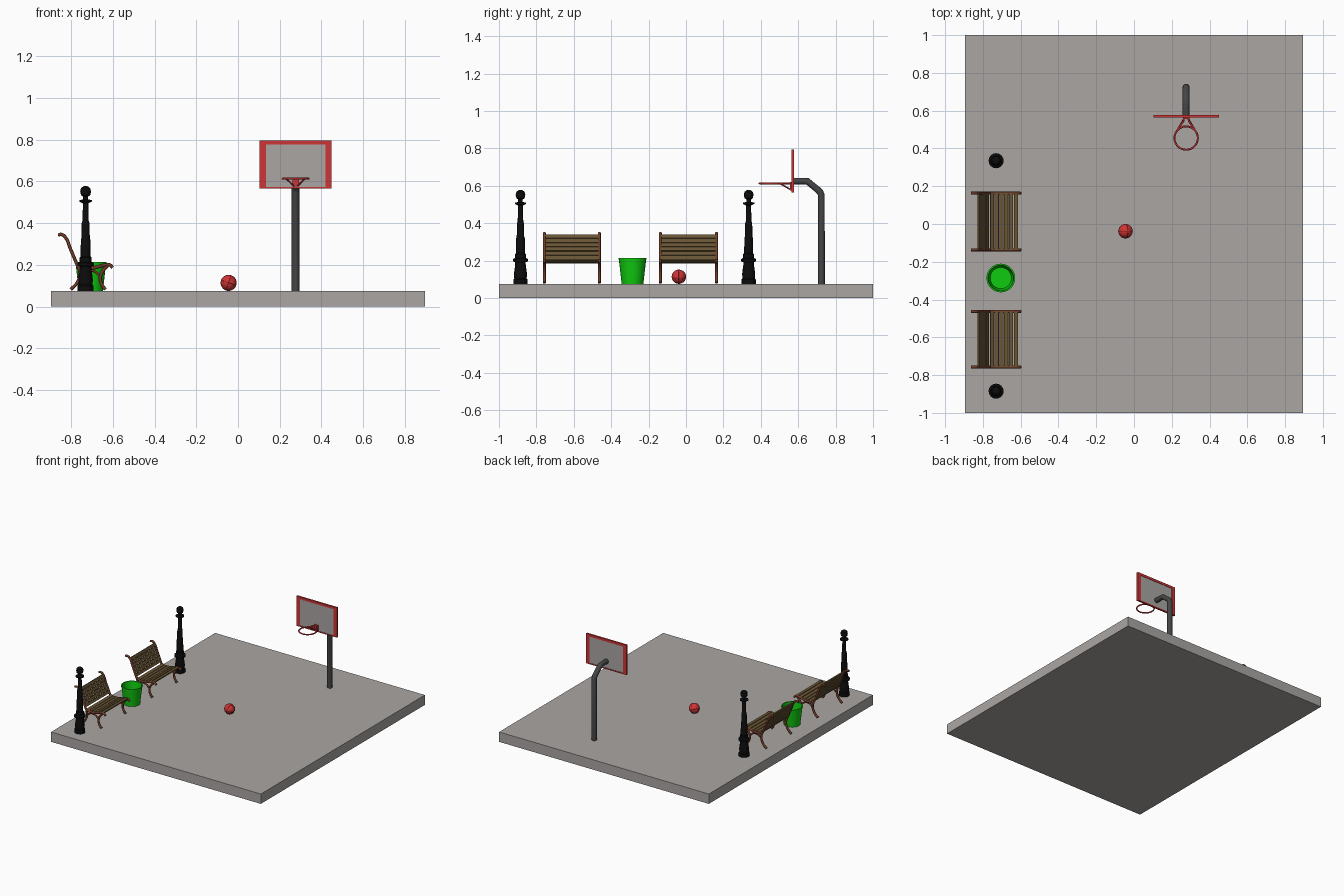
import bpy, bmesh, math
from mathutils import Vector, Matrix

cube = bpy.data.objects.get("Cube")
if cube:
    bpy.data.objects.remove(cube, do_unlink=True)


def material(name, r, g, b):
    m = bpy.data.materials.new(name)
    m.use_nodes = True
    m.diffuse_color = (r, g, b, 1)
    m.node_tree.nodes["Principled BSDF"].inputs["Base Color"].default_value = (r, g, b, 1)
    return m


CONCRETE = material("concrete grey", .40, .38, .37)
RED = material("hoop red", .62, .035, .035)
DARK_RED = material("seam dark red", .2, .01, .01)
STEEL = material("dark steel", .06, .06, .06)
BLACK = material("lamp black", .004, .004, .004)
GREEN = material("bin green", .005, .6, .005)
FRAME = material("bench frame brown", .16, .045, .022)
WOOD = material("slat wood", .14, .09, .035)


def add(name, bm, mat, smooth=None):
    mesh = bpy.data.meshes.new(name)
    bmesh.ops.recalc_face_normals(bm, faces=bm.faces)
    bm.to_mesh(mesh)
    bm.free()
    mesh.materials.append(mat)
    ob = bpy.data.objects.new(name, mesh)
    bpy.context.collection.objects.link(ob)
    if smooth:
        bpy.ops.object.select_all(action='DESELECT')
        ob.select_set(True)
        bpy.context.view_layer.objects.active = ob
        bpy.ops.object.shade_smooth_by_angle(angle=math.radians(smooth))
    return ob


def add_box(bm, center, size, tilt=0):
    mat = (Matrix.Translation(center) @ Matrix.Rotation(tilt, 4, 'Y')
           @ Matrix.Diagonal((*size, 1)))
    bmesh.ops.create_cube(bm, size=1, matrix=mat)


def box(name, center, size, mat):
    bm = bmesh.new()
    add_box(bm, center, size)
    return add(name, bm, mat)


def lathe(name, profile, x, y, mat, sides=24, smooth=40):
    """Spin (radius, z) points about a vertical axis."""
    bm = bmesh.new()
    verts = [bm.verts.new((r, 0, z)) for r, z in profile]
    edges = [bm.edges.new(p) for p in zip(verts, verts[1:])]
    bmesh.ops.spin(bm, geom=verts + edges, cent=(0, 0, 0), axis=(0, 0, 1),
                   angle=math.tau, steps=sides)
    bmesh.ops.remove_doubles(bm, verts=bm.verts, dist=1e-5)
    bmesh.ops.translate(bm, verts=bm.verts, vec=(x, y, 0))
    return add(name, bm, mat, smooth)


def tube(name, points, radius, mat, closed=False, curved=False, sides=2):
    """Round bar along a path."""
    cu = bpy.data.curves.new(name, 'CURVE')
    cu.dimensions = '3D'
    cu.bevel_depth, cu.bevel_resolution = radius, sides
    cu.use_fill_caps = True
    cu.resolution_u = 5
    if curved:
        sp = cu.splines.new('BEZIER')
        sp.bezier_points.add(len(points) - 1)
        for bp, p in zip(sp.bezier_points, points):
            bp.co = p
            bp.handle_left_type = bp.handle_right_type = 'AUTO'
    else:
        sp = cu.splines.new('POLY')
        sp.points.add(len(points) - 1)
        for pt, p in zip(sp.points, points):
            pt.co = (*p, 1)
    sp.use_cyclic_u = closed
    ob = bpy.data.objects.new(name, cu)
    bpy.context.collection.objects.link(ob)
    cu.materials.append(mat)
    bpy.ops.object.select_all(action='DESELECT')
    ob.select_set(True)
    bpy.context.view_layer.objects.active = ob
    bpy.ops.object.convert(target='MESH')
    bpy.ops.object.shade_smooth_by_angle(angle=math.radians(50))
    return ob


def ring(center, r, rot, n=28):
    return [Vector(center) + rot @ Vector((r * math.cos(a), r * math.sin(a), 0))
            for a in (math.tau * i / n for i in range(n))]


# Ground slab
GROUND = .076
box("court_slab", (0, 0, GROUND / 2), (1.79, 2, GROUND), CONCRETE)

# Basketball stand: pole, board with red frame
HX = .276
tube("hoop_pole", [(HX, .724, GROUND), (HX, .724, .55), (HX, .715, .57),
                   (HX, .65, .624), (HX, .63, .625), (HX, .575, .625)], .019, STEEL, sides=3)
box("backboard", (HX, .571, .68), (.335, .008, .22), CONCRETE)
for side, sx in (("left", 1), ("right", -1)):
    box(side + "_board_frame", (HX + sx * .158, .571, .68), (.03, .014, .23), RED)
box("top_board_frame", (HX, .571, .786), (.29, .014, .018), RED)
box("bottom_board_frame", (HX, .571, .569), (.29, .014, .008), RED)

# Rim and its bracket
HY, HZ = .455, .613
tube("hoop_rim", ring((HX, HY, HZ), .062, Matrix.Identity(3)), .005, RED, closed=True)
box("rim_mount", (HX, .56, .597), (.032, .01, .045), RED)
for side, sx in (("left", 1), ("right", -1)):
    tube(side + "_rim_arm", [(HX + sx * .012, .565, HZ), (HX + sx * .014, .545, HZ),
                             (HX + sx * .045, HY + .046, HZ)], .005, RED)
    tube(side + "_rim_brace", [(HX + sx * .008, .563, .578),
                               (HX + sx * .045, HY + .046, HZ)], .004, RED)

# Ball with seams
BALL = (-.045, -.038, GROUND + .038)
bm = bmesh.new()
bmesh.ops.create_uvsphere(bm, u_segments=24, v_segments=16, radius=.038,
                          matrix=Matrix.Translation(BALL))
add("ball", bm, RED, 60)
for i, (axis, ang) in enumerate((('X', 0), ('X', 90), ('Y', 90))):
    tilt = Matrix.Rotation(.35, 3, 'Y') @ Matrix.Rotation(math.radians(ang), 3, axis)
    tube(f"ball_seam_{i + 1}", ring(BALL, .0376, tilt, 32), .001, DARK_RED, closed=True, sides=1)

# Open bin
lathe("bin", [(0, GROUND), (.058, GROUND), (.073, .207), (.076, .207), (.076, .215),
              (.068, .215), (.056, .085), (0, .085)], -.705, -.286, GREEN, 28)

# Lamp posts
lamp = [(0, .076), (.038, .076), (.038, .1), (.033, .105), (.035, .13), (.028, .18),
        (.028, .192), (.04, .196), (.04, .208), (.029, .215), (.029, .235), (.024, .24),
        (.023, .32), (.02, .33), (.019, .4), (.015, .41), (.013, .495), (.03, .503),
        (.03, .51), (.012, .514), (.012, .527), (.022, .534), (.026, .552),
        (.022, .568), (.01, .577), (0, .578)]
for name, y in (("front", -.885), ("back", .335)):
    lathe(name + "_lamp_post", lamp, -.73, y, BLACK, 16, 30)

# Benches: curved end frames carrying slats
BACK = [(-.862, .343), (-.845, .346), (-.822, .325), (-.806, .285), (-.785, .235), (-.768, .195)]
SEAT = [(-.768, .195), (-.74, .184), (-.69, .186), (-.645, .198), (-.615, .2), (-.6, .187)]
REAR_LEG = [(-.768, .2), (-.757, .16), (-.77, .115), (-.802, .082)]
FRONT_LEG = [(-.625, .196), (-.648, .17), (-.66, .135), (-.652, .105), (-.635, .082)]
BRACE = [(-.757, .15), (-.725, .172), (-.69, .17), (-.658, .145)]


def along(path, count, start, end):
    """Evenly spaced points and slopes on a path of (x, z) points."""
    pts = [Vector(p) for p in path]
    lengths = [(b - a).length for a, b in zip(pts, pts[1:])]
    for i in range(count):
        d = sum(lengths) * (start + (end - start) * i / (count - 1))
        for a, b, l in zip(pts, pts[1:], lengths):
            if d <= l:
                break
            d -= l
        t = (b - a).normalized()
        yield a + t * d, math.atan2(-t.y, t.x)


for bench, y0, y1 in (("front_bench", -.757, -.463), ("back_bench", -.137, .163)):
    for end, y in (("right", y0), ("left", y1)):
        for part, path in (("back_frame", BACK), ("seat_frame", SEAT), ("rear_leg", REAR_LEG),
                           ("front_leg", FRONT_LEG), ("brace", BRACE)):
            tube(f"{bench}_{end}_{part}", [(x, y, z) for x, z in path],
                 .006 if part == "brace" else .008, FRAME, curved=True)
    for part, path, count, start, stop in (("back_slats", BACK, 6, .26, .9),
                                           ("seat_slats", SEAT, 6, .1, .83)):
        bm = bmesh.new()
        for p, tilt in along(path, count, start, stop):
            add_box(bm, (p.x, (y0 + y1) / 2, p.y + .004), (.021, y1 - y0, .009), tilt)
        add(f"{bench}_{part}", bm, WOOD)
